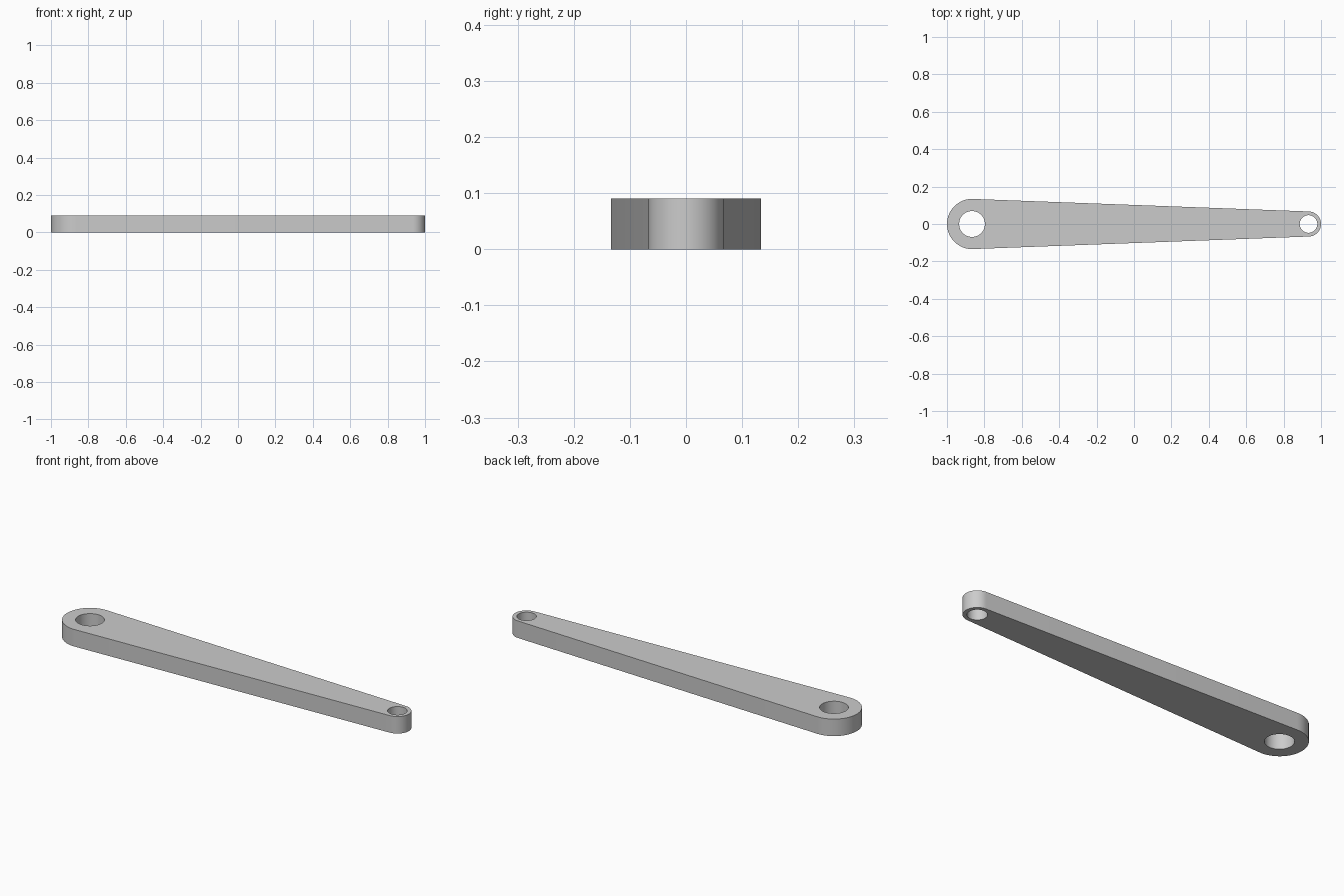
import bpy, bmesh
from math import pi, sin, cos, asin, radians

if "Cube" in bpy.data.objects:
    bpy.data.objects.remove(bpy.data.objects["Cube"])

THICK = 0.09
BIG_X, BIG_R, BIG_HOLE = -0.866, 0.134, 0.069
SMALL_X, SMALL_R, SMALL_HOLE = 0.933, 0.067, 0.047


def arc(cx, r, start, end, n):
    return [(cx + r * cos(start + (end - start) * i / n),
             r * sin(start + (end - start) * i / n)) for i in range(n + 1)]


def add_loop(bm, pts):
    vs = [bm.verts.new((x, y, 0)) for x, y in pts]
    return [bm.edges.new((v, vs[(i + 1) % len(vs)])) for i, v in enumerate(vs)]


# Tapered outline: two round ends joined by tangent lines, plus a hole at each end
t = pi / 2 - asin((BIG_R - SMALL_R) / (SMALL_X - BIG_X))
bm = bmesh.new()
edges = add_loop(bm, arc(SMALL_X, SMALL_R, -t, t, 32) + arc(BIG_X, BIG_R, t, 2 * pi - t, 32))
edges += add_loop(bm, arc(BIG_X, BIG_HOLE, 0, 2 * pi, 64)[:-1])
edges += add_loop(bm, arc(SMALL_X, SMALL_HOLE, 0, 2 * pi, 64)[:-1])
bmesh.ops.triangle_fill(bm, edges=edges, use_beauty=True, use_dissolve=False)

# Raise the flat profile to a solid bar
ret = bmesh.ops.extrude_face_region(bm, geom=bm.faces[:], use_keep_orig=True)
top = [g for g in ret["geom"] if isinstance(g, bmesh.types.BMVert)]
bmesh.ops.translate(bm, verts=top, vec=(0, 0, THICK))
bmesh.ops.recalc_face_normals(bm, faces=bm.faces[:])

mesh = bpy.data.meshes.new("link_arm")
bm.to_mesh(mesh)
bm.free()
arm = bpy.data.objects.new("link_arm", mesh)
bpy.context.collection.objects.link(arm)

bpy.context.view_layer.objects.active = arm
arm.select_set(True)
bpy.ops.object.shade_smooth_by_angle(angle=radians(30))
